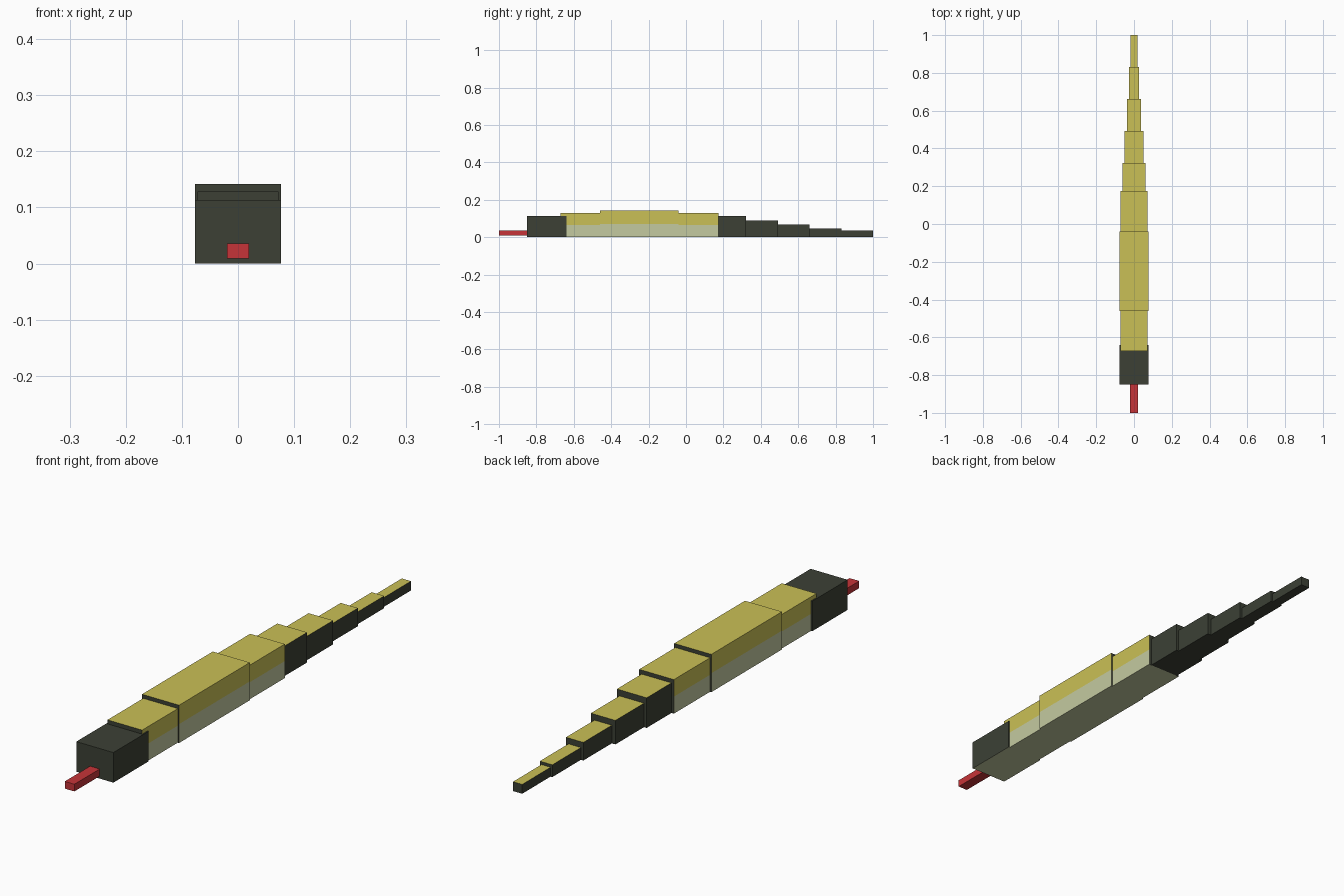
import bpy
import bmesh

cube = bpy.data.objects.get("Cube")
if cube:
    bpy.data.objects.remove(cube, do_unlink=True)


def material(name, rgb):
    """Flat material from an sRGB colour, stored as linear values."""
    linear = [((c / 255 + 0.055) / 1.055) ** 2.4 for c in rgb] + [1.0]
    mat = bpy.data.materials.new(name)
    mat.use_nodes = True
    mat.diffuse_color = linear
    bsdf = mat.node_tree.nodes["Principled BSDF"]
    bsdf.inputs["Base Color"].default_value = linear
    bsdf.inputs["Roughness"].default_value = 0.9
    return mat


DARK = material("dark olive", (60, 64, 53))
YELLOW = material("mustard yellow", (202, 192, 86))
PALE = material("pale belly", (196, 202, 160))
RED = material("tongue red", (198, 52, 56))


def block(name, half_width, y0, y1, z0, z1, base, top=None, belly=None, banded=False):
    """Box coloured by face direction; banded sides are split at half height."""
    slots = [base, top or base, belly or base]
    mid = (z0 + z1) / 2
    bm = bmesh.new()
    bmesh.ops.create_cube(bm, size=1)
    for v in bm.verts:
        v.co.x *= 2 * half_width
        v.co.y = y0 if v.co.y < 0 else y1
        v.co.z = z0 if v.co.z < 0 else z1
    if banded:
        bmesh.ops.bisect_plane(bm, geom=bm.verts[:] + bm.edges[:] + bm.faces[:],
                               plane_co=(0, 0, mid), plane_no=(0, 0, 1))
    bm.normal_update()
    for f in bm.faces:
        if f.normal.z > 0.5:
            f.material_index = 1
        elif f.normal.z < -0.5:
            f.material_index = 2
        elif banded and abs(f.normal.x) > 0.5:
            f.material_index = 1 if f.calc_center_median().z > mid else 2
    mesh = bpy.data.meshes.new(name)
    bm.to_mesh(mesh)
    bm.free()
    for mat in slots:
        mesh.materials.append(mat)
    obj = bpy.data.objects.new(name, mesh)
    bpy.context.collection.objects.link(obj)
    return obj


# Head and tongue
block("tongue", 0.02, -1.0, -0.85, 0.009, 0.036, RED)
block("head", 0.077, -0.85, -0.64, 0, 0.113, DARK, belly=PALE)

# Body: yellow back, pale lower sides and belly, dark ends
body = [("neck", 0.072, -0.672, -0.46, 0.128),
        ("middle_body", 0.077, -0.46, -0.04, 0.142),
        ("rear_body", 0.072, -0.04, 0.175, 0.128)]
for name, half_width, y0, y1, height in body:
    block(name, half_width, y0, y1, 0, height, DARK, YELLOW, PALE, banded=True)

# Tail: tapering dark blocks with yellow tops
tail = [(0.062, 0.175, 0.113), (0.051, 0.322, 0.090), (0.036, 0.492, 0.068),
        (0.026, 0.661, 0.046), (0.019, 0.831, 0.035)]
ends = [seg[1] for seg in tail[1:]] + [1.0]
for i, ((half_width, y0, height), y1) in enumerate(zip(tail, ends), 1):
    block(f"tail_segment_{i}", half_width, y0, y1, 0, height, DARK, YELLOW)
